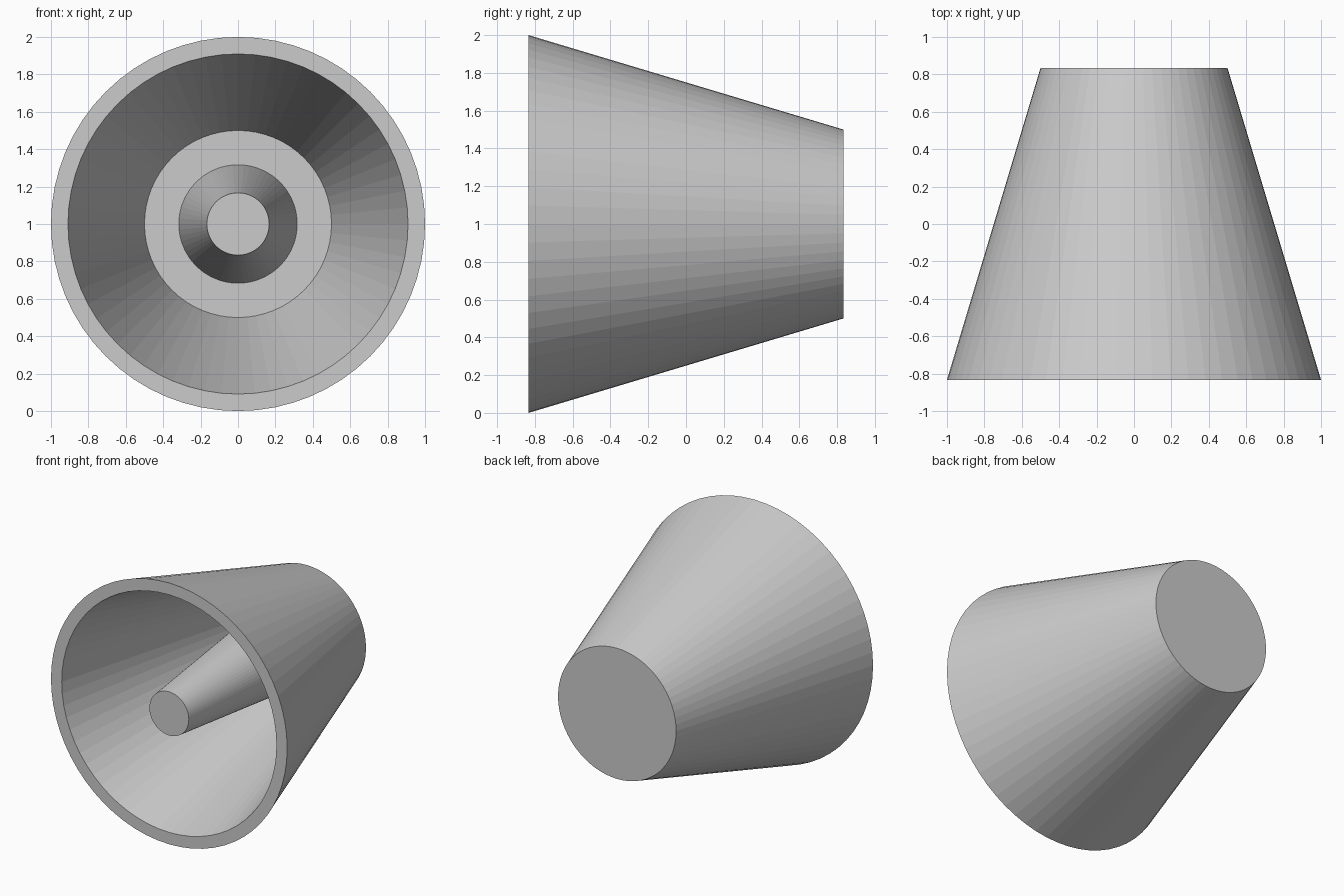
import bpy
import bmesh
from math import cos, sin, tau

if "Cube" in bpy.data.objects:
    bpy.data.objects.remove(bpy.data.objects["Cube"])

SEGMENTS = 64
CENTRE_Z = 1.0

# Cross-section as (y, radius), from the closed back to the tip of the core
PROFILE = [
    (0.8333, 0.5),      # closed back
    (-0.8333, 1.0),     # outer rim
    (-0.8333, 0.9091),  # inner rim
    (0.6667, 0.5),      # cavity floor
    (0.6667, 0.3167),   # core base
    (-0.8333, 0.1667),  # core tip, flush with the rim
]


def turned_part(name, profile):
    """Revolve a profile around the y axis and cap both ends."""
    bm = bmesh.new()
    rings = []
    for y, r in profile:
        rings.append([bm.verts.new((r * cos(tau * i / SEGMENTS), y,
                                    CENTRE_Z + r * sin(tau * i / SEGMENTS)))
                      for i in range(SEGMENTS)])
    for a, b in zip(rings, rings[1:]):
        for i in range(SEGMENTS):
            j = (i + 1) % SEGMENTS
            bm.faces.new((a[i], a[j], b[j], b[i]))
    bm.faces.new(rings[0])
    bm.faces.new(rings[-1])
    bmesh.ops.recalc_face_normals(bm, faces=bm.faces)
    mesh = bpy.data.meshes.new(name)
    bm.to_mesh(mesh)
    bm.free()
    obj = bpy.data.objects.new(name, mesh)
    bpy.context.collection.objects.link(obj)
    return obj


# Tapered cup with a tapered core rising from its floor
turned_part("tapered_cup_with_core", PROFILE)
